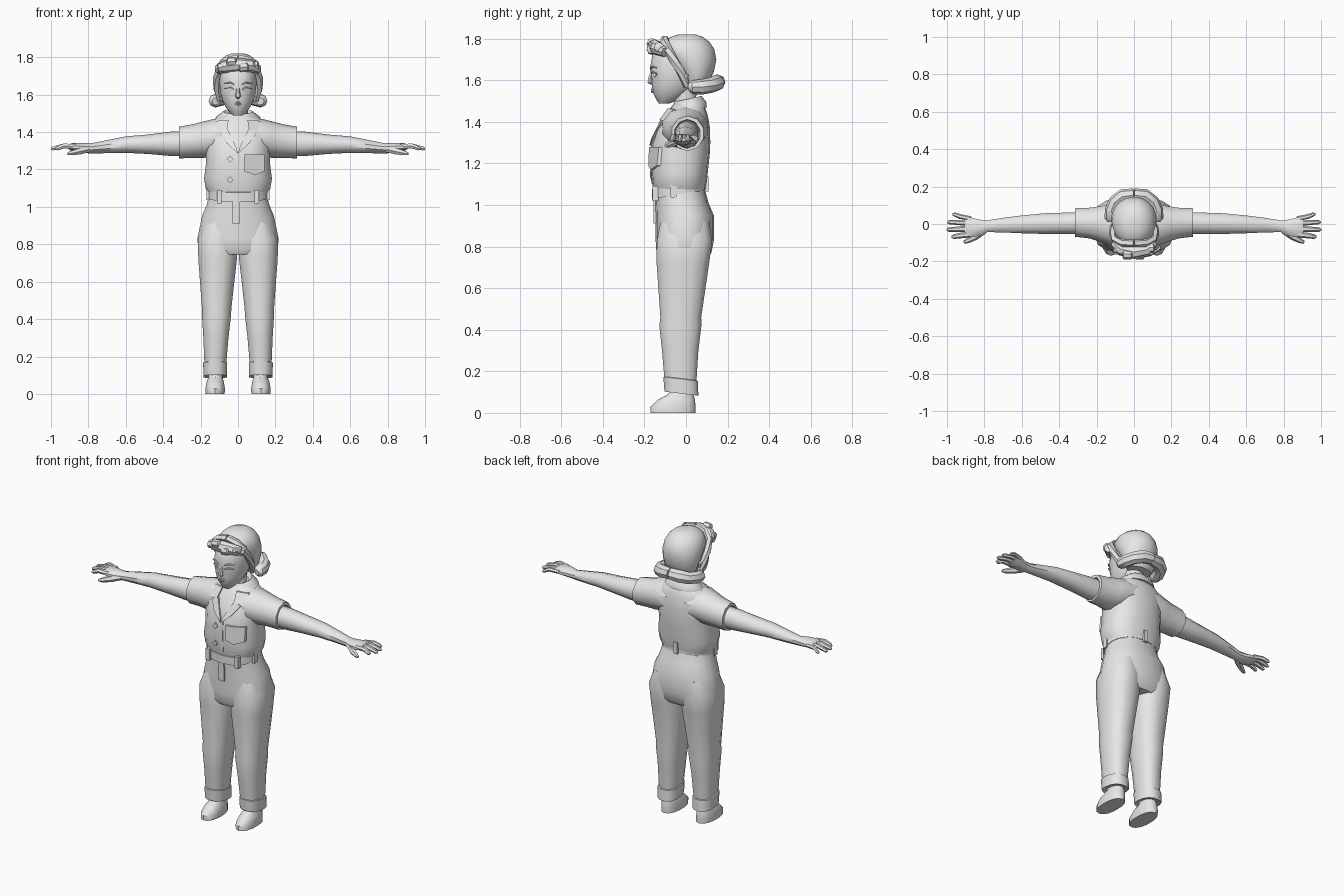
import bpy, bmesh, math
from mathutils import Vector
from mathutils.bvhtree import BVHTree

grey = bpy.data.materials.new("plain grey")
grey.diffuse_color = (0.8, 0.8, 0.8, 1)


def finish(name, bm, mirror=False):
    bmesh.ops.recalc_face_normals(bm, faces=bm.faces)
    me = bpy.data.meshes.new(name)
    bm.to_mesh(me)
    bm.free()
    ob = bpy.data.objects.new(name, me)
    me.materials.append(grey)
    bpy.context.collection.objects.link(ob)
    if mirror:
        ob.modifiers.new("mirror", 'MIRROR')
    return ob


def skin(bm, loops):
    rows = [[bm.verts.new(p) for p in l] for l in loops]
    n = len(rows[0])
    for a, b in zip(rows, rows[1:]):
        for i in range(n):
            j = (i + 1) % n
            bm.faces.new((a[i], a[j], b[j], b[i]))
    bm.faces.new(rows[0][::-1])
    bm.faces.new(rows[-1])


# rings are (height along axis, centre a, radius a, centre b, radius b)
def loft(name, rings, axis='z', n=14, p=2.0, tilt=0.0, mirror=False):
    loops = []
    for t, ca, ra, cb, rb in rings:
        loop = []
        for i in range(n):
            w = 2 * math.pi * (i + 0.5) / n
            c, s = math.cos(w), math.sin(w)
            a = ca + ra * math.copysign(abs(c) ** (2 / p), c)
            b = cb + rb * math.copysign(abs(s) ** (2 / p), s)
            loop.append((a, b, t + tilt * b) if axis == 'z' else (t, a, b))
        loops.append(loop)
    bm = bmesh.new()
    skin(bm, loops)
    return finish(name, bm, mirror)


# points are (x, y, z, radius)
def tube(name, pts, n=8, mirror=False):
    vs = [Vector(p[:3]) for p in pts]
    loops = []
    for i, v in enumerate(vs):
        d = (vs[min(i + 1, len(vs) - 1)] - vs[max(i - 1, 0)]).normalized()
        up = Vector((0, 0, 1)) if abs(d.z) < 0.9 else Vector((0, 1, 0))
        u = d.cross(up).normalized()
        w = u.cross(d)
        loops.append([v + pts[i][3] * (u * math.cos(k * 2 * math.pi / n) + w * math.sin(k * 2 * math.pi / n))
                      for k in range(n)])
    bm = bmesh.new()
    skin(bm, loops)
    return finish(name, bm, mirror)


# flat piece given in (x, z), laid on the front of another part
def plate(name, base, pts, thick=0.008, mirror=False):
    me = base.data
    tree = BVHTree.FromPolygons([v.co for v in me.vertices], [p.vertices[:] for p in me.polygons])
    front, back = [], []
    for x, z in pts:
        hit = tree.ray_cast(Vector((x, -1, z)), Vector((0, 1, 0)))[0]
        y = hit.y if hit else -0.1
        front.append((x, y - thick, z))
        back.append((x, y + 0.015, z))
    bm = bmesh.new()
    skin(bm, [back, front])
    return finish(name, bm, mirror)


# shoes and ankles
loft("shoe", [(0, .122, .052, -.062, .108), (.03, .122, .053, -.062, .108), (.065, .122, .047, -.045, .088),
              (.09, .12, .038, -.025, .06), (.14, .12, .036, -.02, .045)], p=2.3, mirror=True)
# trouser legs with turned-up cuffs
loft("trouser_cuff", [(.095, .122, .05, -.022, .07), (.09, .122, .064, -.022, .084),
                      (.16, .122, .066, -.026, .085), (.165, .122, .055, -.026, .07)],
     n=12, p=2.5, tilt=-.12, mirror=True)
loft("trouser_leg", [(.13, .122, .058, -.026, .077), (.3, .118, .069, -.028, .09), (.42, .115, .08, -.027, .104),
                     (.46, .114, .081, -.025, .101), (.72, .109, .106, -.015, .13), (.83, .112, .106, -.007, .137),
                     (.92, .1, .08, -.005, .12)], n=12, p=2.5, mirror=True)
hips = loft("trouser_hips", [(.745, 0, .205, -.012, .115), (.77, 0, .215, -.01, .132), (.83, 0, .22, -.006, .14),
                             (.95, 0, .195, -.006, .14), (1.01, 0, .17, -.02, .128), (1.08, 0, .153, -.03, .12)],
            n=18, p=2.3)
plate("fly_tab", hips, [(-.03, .91), (.01, .91), (.01, 1.03), (-.03, 1.03)], .01)

# shirt body
shirt = loft("shirt_body", [(1.06, 0, .155, -.032, .122), (1.1, 0, .175, -.032, .13), (1.15, 0, .184, -.032, .136),
                            (1.24, 0, .172, -.028, .142), (1.3, 0, .175, -.023, .14), (1.37, 0, .178, -.012, .127),
                            (1.43, 0, .165, 0, .105), (1.465, 0, .13, .008, .085), (1.495, 0, .075, .01, .062)],
             n=18, p=2.4)
# belt and its loops, higher at the back
loft("belt", [(1.06, 0, .14, -.034, .11), (1.058, 0, .163, -.034, .13), (1.108, 0, .163, -.034, .13),
              (1.11, 0, .14, -.034, .11)], n=18, p=2.3, tilt=.19)


def belt_loop(name, x, y, mirror):
    z = 1.083 + .19 * y
    bm = bmesh.new()
    bmesh.ops.create_cube(bm, size=1)
    for v in bm.verts:
        v.co = Vector((x + v.co.x * .026, y + v.co.y * .03, z + v.co.z * .072))
    finish(name, bm, mirror)


belt_loop("front_belt_loop", .1, -.147, True)
belt_loop("side_belt_loop", .155, -.06, True)
belt_loop("back_belt_loop", 0, .094, False)

# collar, lapels, front opening, pocket and buttons
loft("collar", [(1.45, 0, .11, .012, .075), (1.448, 0, .128, .012, .09), (1.475, 0, .12, .012, .087),
                (1.508, 0, .078, .01, .066), (1.49, 0, .06, .01, .05)], n=16, tilt=.22)
plate("collar_point", shirt, [(.05, 1.465), (.115, 1.46), (.14, 1.42), (.125, 1.405), (.06, 1.41)], .016, True)
plate("lapel", shirt, [(.058, 1.42), (.1, 1.395), (.06, 1.34), (0, 1.285), (.008, 1.315)], .012, True)
plate("front_opening", shirt, [(0, 1.1), (.012, 1.1), (.012, 1.2), (.012, 1.29), (0, 1.29), (0, 1.2)], .004)
plate("pocket", shirt, [(.035, 1.19), (.09, 1.17), (.143, 1.19), (.143, 1.28), (.09, 1.28), (.035, 1.28)], .016)
for z in (1.255, 1.145):
    plate("button", shirt, [(-.06, z), (-.042, z - .019), (-.024, z), (-.042, z + .019)], .009)

# sleeves
loft("sleeve", [(.06, -.005, .115, 1.38, .09), (.13, -.004, .115, 1.37, .1), (.18, 0, .1, 1.36, .098),
                (.24, .005, .086, 1.352, .09), (.315, .008, .08, 1.344, .085), (.315, .006, .064, 1.342, .07),
                (.29, .006, .06, 1.342, .065)], axis='x', n=10, mirror=True)
# arms and palms
loft("arm", [(.25, .005, .062, 1.338, .068), (.36, .004, .06, 1.337, .065), (.48, .002, .058, 1.335, .052),
             (.6, -.002, .05, 1.333, .044), (.7, -.006, .041, 1.322, .035), (.785, -.012, .033, 1.313, .027),
             (.83, -.02, .046, 1.315, .027), (.88, -.018, .058, 1.32, .022), (.905, -.014, .052, 1.322, .014)],
     axis='x', n=10, mirror=True)
# fingers and thumb
for name, y0, x1, y1, r in (("index_finger", -.056, .975, -.068, .015), ("middle_finger", -.025, 1.0, -.03, .015),
                            ("ring_finger", .004, .998, .01, .014), ("little_finger", .028, .97, .052, .013)):
    tube(name, [(.87, y0, 1.322, r), (.93, (y0 + y1) / 2, 1.326, r), (x1 - .01, y1, 1.312, r * .8),
                (x1, y1, 1.309, r * .4)], n=6, mirror=True)
tube("thumb", [(.8, -.035, 1.308, .018), (.85, -.068, 1.297, .019), (.89, -.09, 1.288, .014),
               (.91, -.097, 1.284, .007)], n=6, mirror=True)

# neck and head
loft("neck", [(1.42, 0, .07, .005, .06), (1.5, 0, .056, -.005, .055), (1.6, 0, .06, -.005, .06)], n=12)
head = loft("head", [(1.488, 0, .026, -.105, .026), (1.505, 0, .045, -.09, .052), (1.535, 0, .068, -.072, .085),
                     (1.57, 0, .084, -.06, .104), (1.61, 0, .095, -.048, .119), (1.66, 0, .1, -.037, .136),
                     (1.72, 0, .098, -.03, .132), (1.77, 0, .08, -.03, .1)], n=18, p=2.15)
# face
tube("nose", [(0, -.16, 1.645, .008), (0, -.172, 1.61, .012), (0, -.172, 1.592, .016), (0, -.16, 1.582, .008)], n=6)
for name, z, r in (("upper_lip", 1.558, .008), ("lower_lip", 1.546, .009)):
    tube(name, [(-.026, -.148, 1.551, .003), (0, -.161, z, r), (.026, -.148, 1.551, .003)], n=6)
plate("eye", head, [(.022, 1.624), (.038, 1.615), (.058, 1.617), (.068, 1.628), (.055, 1.638), (.036, 1.637)],
      .004, True)
tube("eyelid", [(.02, -.166, 1.628, .003), (.045, -.163, 1.64, .005), (.072, -.142, 1.632, .003)], n=6, mirror=True)
tube("eyebrow", [(.018, -.169, 1.652, .004), (.045, -.165, 1.664, .006), (.075, -.143, 1.66, .003)],
     n=6, mirror=True)
tube("ear", [(.094, -.01, 1.575, .008), (.102, -.005, 1.6, .014), (.102, 0, 1.63, .014)], n=6, mirror=True)

# hair cap, rolled ends, headband and front curls
loft("hair_cap", [(1.555, 0, .08, .045, .05), (1.6, 0, .102, .052, .065), (1.64, 0, .113, .046, .088),
                  (1.7, 0, .121, .028, .118), (1.75, 0, .115, .006, .13), (1.785, 0, .096, .002, .11),
                  (1.808, 0, .068, .004, .078), (1.82, 0, .035, .006, .042)], n=18)
tube("hair_roll", [(.12, .015, 1.565, .02), (.124, .03, 1.566, .033), (.12, .075, 1.568, .037),
                   (.1, .118, 1.575, .037), (.058, .148, 1.588, .04), (0, .155, 1.592, .035)], mirror=True)
tube("headband", [(.096, .005, 1.57, .016), (.112, -.02, 1.63, .02), (.113, -.055, 1.69, .022),
                  (.1, -.085, 1.745, .022), (.06, -.1, 1.782, .022), (0, -.102, 1.795, .022)], n=6, mirror=True)
tube("front_curl_roll", [(-.108, -.1, 1.735, .024), (-.07, -.135, 1.75, .034), (0, -.15, 1.76, .037),
                         (.065, -.14, 1.755, .034), (.108, -.1, 1.735, .024)])
for x, y, z in ((-.085, -.135, 1.745), (-.035, -.165, 1.775), (.03, -.165, 1.745), (.085, -.13, 1.755)):
    tube("small_curl", [(x - .026, y, z, .014), (x - .02, y, z, .024), (x + .02, y, z + .004, .024),
                        (x + .026, y, z + .004, .014)], n=7)

# smooth shading with kept edges
bpy.ops.object.select_all(action='SELECT')
bpy.context.view_layer.objects.active = shirt
bpy.ops.object.shade_smooth_by_angle(angle=math.radians(40))
